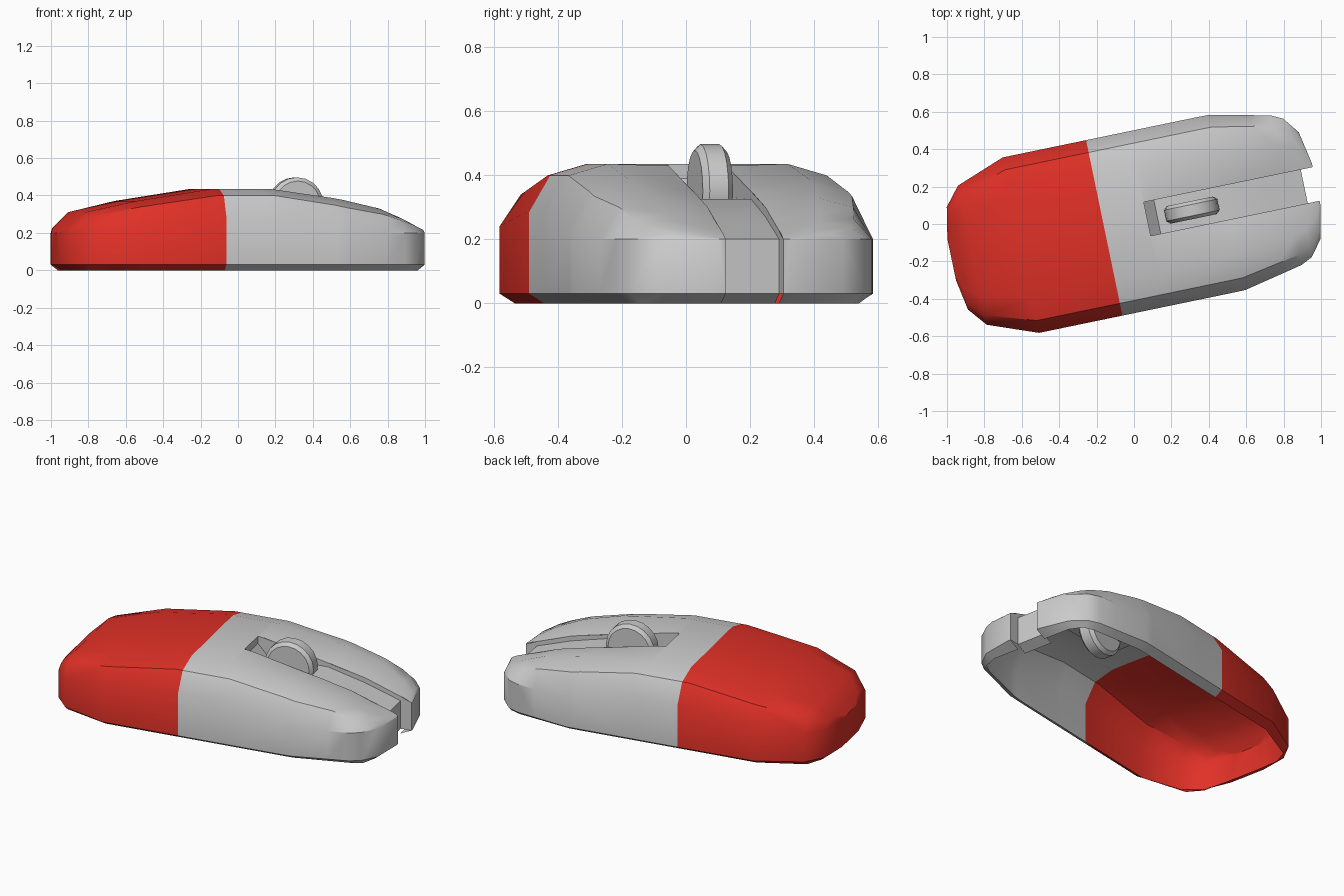
import bpy, bmesh, math

if "Cube" in bpy.data.objects:
    bpy.data.objects.remove(bpy.data.objects["Cube"])

ANGLE = math.radians(11.7)   # whole model is turned about z
V0 = 0.012                   # small sideways centring shift
SLOT = 0.092                 # half width of the wheel slot

# (u, half width, side wall top, crown height) along the body
KEYS = [(-.993, .113, .20, .20), (-.962, .28, .20, .235), (-.88, .38, .205, .31),
        (-.615, .479, .24, .37), (-.20, .479, .285, .435), (.12, .479, .285, .435),
        (.45, .479, .22, .388), (.513, .478, .20, .377), (.72, .433, .20, .33),
        (.834, .408, .20, .282), (.895, .378, .20, .254), (.962, .29, .20, .222),
        (.997, .113, .20, .20)]


def station(u):
    for a, b in zip(KEYS, KEYS[1:]):
        if u <= b[0]:
            t = (u - a[0]) / (b[0] - a[0])
            return [p + (q - p) * t for p, q in zip(a, b)][1:]
    return list(KEYS[-1][1:])


def edge_z(u):
    # inner edge of a button, slightly lower than its crown
    dip = .03 * max(0, min(1, (u - .075) / .25, (.997 - u) / .2))
    return station(u)[2] - dip


def section(u, inner, closed=False):
    # half cross-section from bottom rim up to the inner edge
    w, zs, zt = station(u)
    ur = max(-.93, min(.93, u))
    pts = [(ur, .9 * w, 0), (u, w, .03), (u, w, zs),
           (u, .86 * w, zs + .76 * (zt - zs)), (u, .6 * w, zt),
           (u, inner, edge_z(u) if inner else zt)]
    if closed:
        return [(a, inner, c) for a, b, c in pts]
    return [(a, max(b, inner), c) for a, b, c in pts]


def finish(name, bm, mat=None, angle=32):
    bmesh.ops.remove_doubles(bm, verts=bm.verts, dist=1e-4)
    bmesh.ops.dissolve_degenerate(bm, edges=bm.edges, dist=1e-4)
    bmesh.ops.recalc_face_normals(bm, faces=bm.faces)
    up = sum(f.normal.z * f.calc_area() for f in bm.faces)
    if up < -1e-3:
        bmesh.ops.reverse_faces(bm, faces=bm.faces)
    me = bpy.data.meshes.new(name)
    bm.to_mesh(me)
    bm.free()
    ob = bpy.data.objects.new(name, me)
    bpy.context.collection.objects.link(ob)
    ob.rotation_euler.z = ANGLE
    if mat:
        me.materials.append(mat)
    bpy.ops.object.select_all(action='DESELECT')
    ob.select_set(True)
    bpy.context.view_layer.objects.active = ob
    bpy.ops.object.shade_smooth_by_angle(angle=math.radians(angle))
    return ob


def shell(name, u0, u1, sides=(1, -1), inner=0, mat=None):
    us = [u0] + [k[0] for k in KEYS if u0 < k[0] < u1] + [u1]
    rows = [section(u, inner) for u in us]
    if u0 == KEYS[0][0]:
        rows.insert(0, section(u0, inner, True))     # rear end face
    if u1 == KEYS[-1][0]:
        rows.append(section(u1, inner, True))        # front end face
    bm = bmesh.new()
    for s in sides:
        grid = [[bm.verts.new((u, V0 + s * w, z)) for u, w, z in r] for r in rows]
        for a, b in zip(grid, grid[1:]):
            for i in range(len(a) - 1):
                bm.faces.new((a[i], a[i + 1], b[i + 1], b[i]))
    return finish(name, bm, mat)


red = bpy.data.materials.new("red_plastic")
red.diffuse_color = (.75, .03, .02, 1)
red.use_nodes = True
red.node_tree.nodes["Principled BSDF"].inputs["Base Color"].default_value = red.diffuse_color

# Body: red palm rest, grey band, two buttons
shell("palm_rest", -.993, -.16, mat=red)
shell("middle_band", -.16, .075)
shell("left_button", .075, .997, (1,), SLOT)
shell("right_button", .075, .997, (-1,), SLOT)

# Slot between the buttons: floor, side walls, back wall, recessed front
floor = [(.075, .39), (.13, .33), (.5, .325), (.72, .27), (.932, .20),
         (.932, .03), (.87, 0)]
bm = bmesh.new()


def quad(*pts):
    bm.faces.new([bm.verts.new((u, V0 + w, z)) for u, w, z in pts])


for (u, z), (p, q) in zip(floor, floor[1:]):
    quad((u, -SLOT, z), (p, -SLOT, q), (p, SLOT, q), (u, SLOT, z))
for s in (SLOT, -SLOT):
    for (u, z), (p, q) in zip(floor[:4], floor[1:5]):
        quad((u, s, z), (p, s, q), (p, s, edge_z(p)), (u, s, edge_z(u)))
    quad((.932, s, .03), (.997, s, .03), (.997, s, .20), (.932, s, edge_z(.932)))
quad((.075, -SLOT, .39), (.075, SLOT, .39), (.075, SLOT, .435), (.075, -SLOT, .435))
finish("wheel_slot", bm)

# Scroll wheel with chamfered rims
bm = bmesh.new()
N = 20
rings = []
for w, r in ((-.048, .125), (-.03, .145), (.03, .145), (.048, .125)):
    rings.append([bm.verts.new((.318 + r * math.cos(2 * math.pi * i / N), V0 - .002 + w,
                                .352 + r * math.sin(2 * math.pi * i / N))) for i in range(N)])
for a, b in zip(rings, rings[1:]):
    for i in range(N):
        j = (i + 1) % N
        bm.faces.new((a[i], a[j], b[j], b[i]))
bm.faces.new(rings[0])
bm.faces.new(rings[-1])
finish("scroll_wheel", bm, angle=25)
